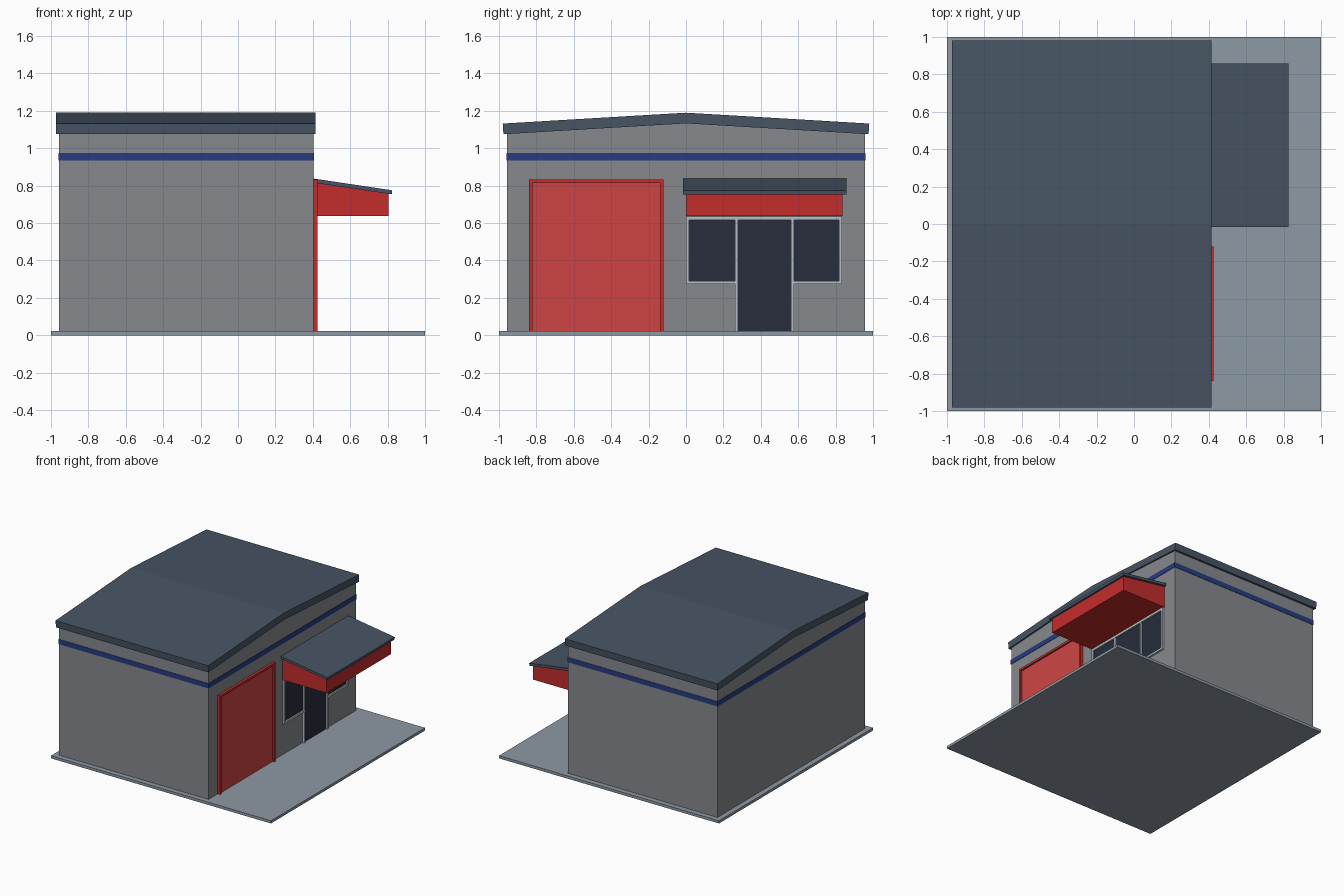
import bpy, bmesh
from mathutils import Vector

if "Cube" in bpy.data.objects:
    bpy.data.objects.remove(bpy.data.objects["Cube"])


def material(name, rgb):
    m = bpy.data.materials.new(name)
    m.diffuse_color = (*rgb, 1)
    m.use_nodes = True
    m.node_tree.nodes["Principled BSDF"].inputs["Base Color"].default_value = m.diffuse_color
    return m


WALL = material("wall_grey", (0.24, 0.25, 0.27))
ROOF = material("slate", (0.065, 0.09, 0.13))
SLAB = material("concrete", (0.27, 0.32, 0.37))
RED = material("red", (0.55, 0.025, 0.025))
DOOR = material("door_red", (0.62, 0.06, 0.06))
BLUE = material("blue", (0.02, 0.045, 0.22))
GLASS = material("dark_glass", (0.02, 0.027, 0.045))
TRIM = material("light_trim", (0.48, 0.52, 0.55))


def prism(name, profile, axis, a, b, mat):
    """Extrude a profile along x (points are y,z) or along y (points are x,z)."""
    bm = bmesh.new()
    place = (lambda p: (a, *p)) if axis == "x" else (lambda p: (p[0], a, p[1]))
    face = bm.faces.new([bm.verts.new(place(p)) for p in profile])
    ext = bmesh.ops.extrude_face_region(bm, geom=[face])["geom"]
    step = Vector((b - a, 0, 0)) if axis == "x" else Vector((0, b - a, 0))
    bmesh.ops.translate(bm, vec=step, verts=[v for v in ext if isinstance(v, bmesh.types.BMVert)])
    bmesh.ops.recalc_face_normals(bm, faces=bm.faces)
    mesh = bpy.data.meshes.new(name)
    bm.to_mesh(mesh)
    bm.free()
    mesh.materials.append(mat)
    ob = bpy.data.objects.new(name, mesh)
    bpy.context.collection.objects.link(ob)
    return ob


def box(name, x, y, z, mat):
    return prism(name, [(y[0], z[0]), (y[1], z[0]), (y[1], z[1]), (y[0], z[1])], "x", *x, mat)


G = 0.022            # top of the slab
L, R, D = -0.957, 0.403, 0.958   # wall left, wall right, half depth

# Slab and building shell
box("ground_slab", (-1, 1), (-1, 1), (0, G), SLAB)
prism("walls", [(-D, G), (D, G), (D, 1.09), (0, 1.15), (-D, 1.09)], "x", L, R, WALL)

# Low gable roof
prism("roof", [(-0.976, 1.075), (0, 1.133), (0.976, 1.075), (0.98, 1.132), (0, 1.19), (-0.98, 1.132)],
      "x", -0.972, 0.415, ROOF)

# Painted stripe round all four walls
t, band = 0.003, (0.935, 0.975)
for side, s in (("front", -1), ("back", 1)):
    box("stripe_" + side, (L - t, R + t), sorted((s * D, s * (D + t))), band, BLUE)
box("stripe_left", (L - t, L), (-D, D), band, BLUE)
box("stripe_right", (R, R + t), (-D, D), band, BLUE)

# Garage door and its frame
box("garage_door", (R, R + 0.008), (-0.825, -0.135), (G, 0.818), DOOR)
for name, y in (("left", (-0.84, -0.822)), ("right", (-0.138, -0.12))):
    box("garage_jamb_" + name, (R, 0.425), y, (G, 0.833), RED)
box("garage_lintel", (R, 0.425), (-0.822, -0.138), (0.815, 0.833), RED)

# Shopfront glazing
front = (R, R + 0.016)
box("window_left", (R, R + 0.004), (0.01, 0.27), (0.285, 0.625), GLASS)
box("window_right", (R, R + 0.004), (0.57, 0.83), (0.285, 0.625), GLASS)
box("entrance_door", (R, R + 0.004), (0.27, 0.57), (G, 0.625), GLASS)

# Shopfront trim
for i, (y, low) in enumerate(((0.0, 0.275), (0.262, G), (0.561, G), (0.818, 0.275))):
    box(f"shopfront_post_{i}", front, (y, y + 0.016), (low, 0.635), TRIM)
box("shopfront_head", front, (0.016, 0.818), (0.616, 0.635), TRIM)
for name, y in (("left", (0.016, 0.262)), ("right", (0.577, 0.818))):
    box("window_sill_" + name, front, y, (0.275, 0.291), TRIM)

# Canopy body with sloping roof
prism("canopy", [(R, 0.638), (0.805, 0.638), (0.805, 0.762), (R, 0.82)], "y", 0.0, 0.838, RED)
prism("canopy_roof", [(R, 0.816), (0.822, 0.754), (0.825, 0.775), (R, 0.838)], "y", -0.016, 0.858, ROOF)
